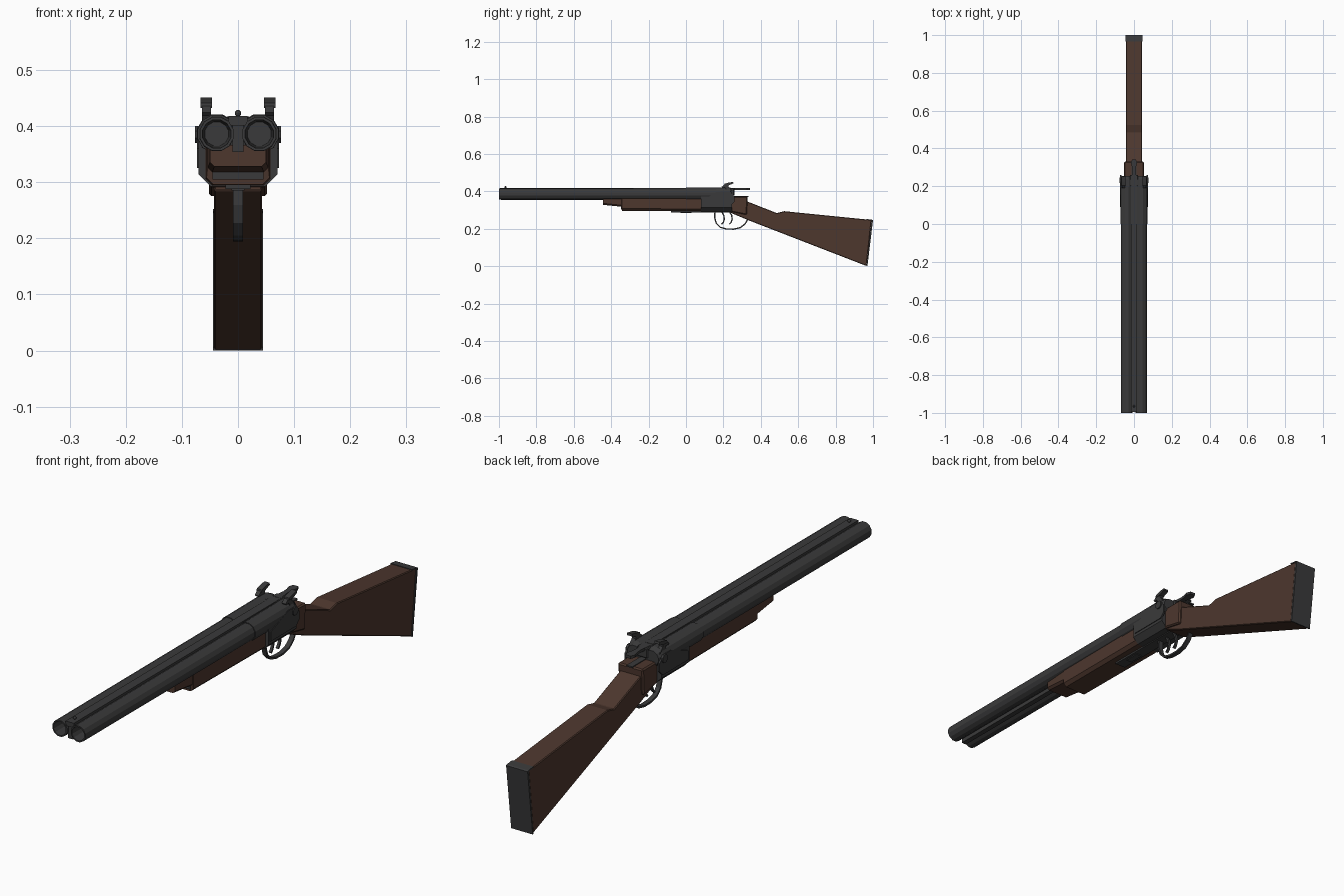
import bpy, bmesh, math
from mathutils import Vector

if "Cube" in bpy.data.objects:
    bpy.data.objects.remove(bpy.data.objects["Cube"])


def material(name, rgb):
    m = bpy.data.materials.new(name)
    m.use_nodes = True
    m.diffuse_color = (*rgb, 1)
    m.node_tree.nodes["Principled BSDF"].inputs["Base Color"].default_value = (*rgb, 1)
    return m


METAL = material("dark steel", (0.042, 0.042, 0.043))
WOOD = material("walnut wood", (0.074, 0.038, 0.027))


def finish(bm, name, mat):
    bmesh.ops.recalc_face_normals(bm, faces=bm.faces)
    mesh = bpy.data.meshes.new(name)
    bm.to_mesh(mesh)
    bm.free()
    mesh.materials.append(mat)
    ob = bpy.data.objects.new(name, mesh)
    bpy.context.collection.objects.link(ob)
    return ob


def loft(name, rings, mat):
    """Skin a list of matching closed rings and cap both ends."""
    bm = bmesh.new()
    loops = [[bm.verts.new(p) for p in ring] for ring in rings]
    n = len(loops[0])
    for a, b in zip(loops, loops[1:]):
        for i in range(n):
            j = (i + 1) % n
            bm.faces.new((a[i], a[j], b[j], b[i]))
    bm.faces.new(loops[0])
    bm.faces.new(loops[-1])
    return finish(bm, name, mat)


def side_profile(name, points, x0, x1, mat, bevel=0):
    """Extrude a (y, z) outline across x."""
    ob = loft(name, [[(x, y, z) for y, z in points] for x in (x0, x1)], mat)
    if bevel:
        b = ob.modifiers.new("edge bevel", "BEVEL")
        b.width = bevel
        b.segments = 1
    return ob


def box(name, x0, x1, y0, y1, z0, z1, mat, bevel=0):
    outline = [(y0, z0), (y1, z0), (y1, z1), (y0, z1)]
    return side_profile(name, outline, x0, x1, mat, bevel)


def section(y, half, bottom, top, cut):
    """Cross-section with chamfered lower corners."""
    return [(-half, y, top), (-half, y, bottom + cut), (-half + cut, y, bottom),
            (half - cut, y, bottom), (half, y, bottom + cut), (half, y, top)]


def circle(x, y, z, r, sides=12):
    step = math.tau / sides
    return [(x + r * math.cos((i + .5) * step), y, z + r * math.sin((i + .5) * step))
            for i in range(sides)]


def ribbon(name, path, half, thick, mat):
    """Flat strap following a (y, z) path."""
    pts = [Vector(p) for p in path]
    rings = []
    for i, p in enumerate(pts):
        t = (pts[min(i + 1, len(pts) - 1)] - pts[max(i - 1, 0)]).normalized()
        o = Vector((-t.y, t.x)) * thick / 2
        rings.append([(x, *(p + s * o)) for x, s in
                      ((-half, 1), (half, 1), (half, -1), (-half, -1))])
    return loft(name, rings, mat)


# Paired barrels with hollow muzzles and thicker chambers
for side, s in (("right", -1), ("left", 1)):
    x, z = s * 0.038, 0.386
    loft(side + "_barrel", [circle(x, y, z, r) for y, r in
         ((-0.92, 0.022), (-1, 0.026), (-1, 0.031), (0.0, 0.032),
          (0.0, 0.035), (0.21, 0.036))], METAL)

# Ribs joining the barrels, with a bead sight
box("top_rib", -0.017, 0.017, -0.995, 0.22, 0.401, 0.418, METAL)
box("lower_rib", -0.010, 0.010, -0.99, 0.1, 0.354, 0.401, METAL)
bpy.ops.mesh.primitive_uv_sphere_add(segments=10, ring_count=6, radius=0.006,
                                     location=(0, -0.965, 0.423))
bead = bpy.context.object
bead.name = "bead_sight"
bead.data.materials.append(METAL)

# Fore-end with a tapered tip
loft("fore_end", [section(y, h, b, 0.366, c) for y, h, b, c in
     ((-0.445, 0.050, 0.328, 0.008), (-0.345, 0.054, 0.318, 0.008),
      (-0.343, 0.056, 0.296, 0.012), (0.09, 0.058, 0.294, 0.012))], WOOD)
box("fore_end_tip_plate", -0.045, 0.045, -0.348, -0.342, 0.305, 0.318, METAL)
box("bottom_plate", -0.022, 0.022, -0.08, 0.32, 0.288, 0.297, METAL)
box("fore_end_latch", -0.012, 0.012, -0.03, 0.03, 0.285, 0.294, METAL)

# Receiver and standing breech
loft("receiver", [section(y, 0.070, 0.292, t, 0.022) for y, t in
     ((0.08, 0.385), (0.20, 0.39), (0.245, 0.385))], METAL)
for side, s in (("right", -1), ("left", 1)):
    loft(side + "_breech", [circle(s * 0.037, y, 0.385, r) for y, r in
         ((0.195, 0.037), (0.235, 0.037), (0.255, 0.028))], METAL)
    # Lock plate and hammer with its pivot
    x0, x1 = sorted((s * 0.066, s * 0.073))
    side_profile(side + "_lock_plate",
                 [(0.09, 0.325), (0.24, 0.325), (0.26, 0.345),
                  (0.26, 0.375), (0.23, 0.40), (0.19, 0.40), (0.09, 0.36)],
                 x0, x1, METAL)
    x0, x1 = sorted((s * 0.048, s * 0.064))
    side_profile(side + "_hammer",
                 [(0.215, 0.375), (0.25, 0.375), (0.245, 0.405), (0.228, 0.424),
                  (0.228, 0.436), (0.205, 0.436), (0.19, 0.424), (0.196, 0.418),
                  (0.208, 0.422), (0.216, 0.408)], x0, x1, METAL)
    x0, x1 = sorted((s * 0.046, s * 0.067))
    side_profile(side + "_hammer_spur",
                 [(0.205, 0.432), (0.228, 0.432), (0.254, 0.443),
                  (0.252, 0.451), (0.225, 0.446), (0.207, 0.441)], x0, x1, METAL)
    x0, x1 = sorted((s * 0.066, s * 0.077))
    loft(side + "_hammer_pivot",
         [[(x, 0.232 + p[0], p[2]) for p in circle(0, 0, 0.385, 0.016, 8)]
          for x in (x0, x1)], METAL)

# Opening lever on top
box("breech_bridge", -0.022, 0.022, 0.20, 0.26, 0.38, 0.417, METAL, 0.003)
loft("opening_lever", [[(-h, y, 0.408), (h, y, 0.408), (h, y, 0.418), (-h, y, 0.418)]
     for y, h in ((0.23, 0.016), (0.28, 0.009), (0.305, 0.011),
                  (0.325, 0.017), (0.342, 0.010))], METAL)

# Stock: head, wrist and butt
side_profile("stock_head", [(0.235, 0.292), (0.325, 0.274), (0.33, 0.373), (0.235, 0.373)],
             -0.052, 0.052, WOOD, 0.005)
side_profile("stock", [(0.24, 0.285), (0.33, 0.247), (0.965, 0.001), (0.992, 0.247),
                       (0.525, 0.294), (0.485, 0.284), (0.33, 0.345), (0.24, 0.36)],
             -0.043, 0.043, WOOD, 0.003)
box("tang", -0.012, 0.012, 0.25, 0.335, 0.371, 0.376, METAL)
# Butt plate with a short heel piece wrapping over the top
side_profile("butt_plate", [(0.965, 0), (0.970, 0), (1.0, 0.246), (0.994, 0.249),
                            (0.965, 0.252), (0.965, 0.248), (0.992, 0.245)],
             -0.0445, 0.0445, METAL)

# Trigger guard and two triggers
ribbon("trigger_guard", [(0.155, 0.292), (0.153, 0.26), (0.162, 0.229), (0.183, 0.208),
                         (0.215, 0.199), (0.255, 0.198), (0.29, 0.206),
                         (0.315, 0.225), (0.33, 0.25)], 0.009, 0.007, METAL)
for name, y in (("front_trigger", 0.190), ("rear_trigger", 0.232)):
    ribbon(name, [(y, 0.292), (y + 0.012, 0.272), (y + 0.015, 0.25),
                  (y + 0.009, 0.234), (y, 0.225)], 0.005, 0.007, METAL)
